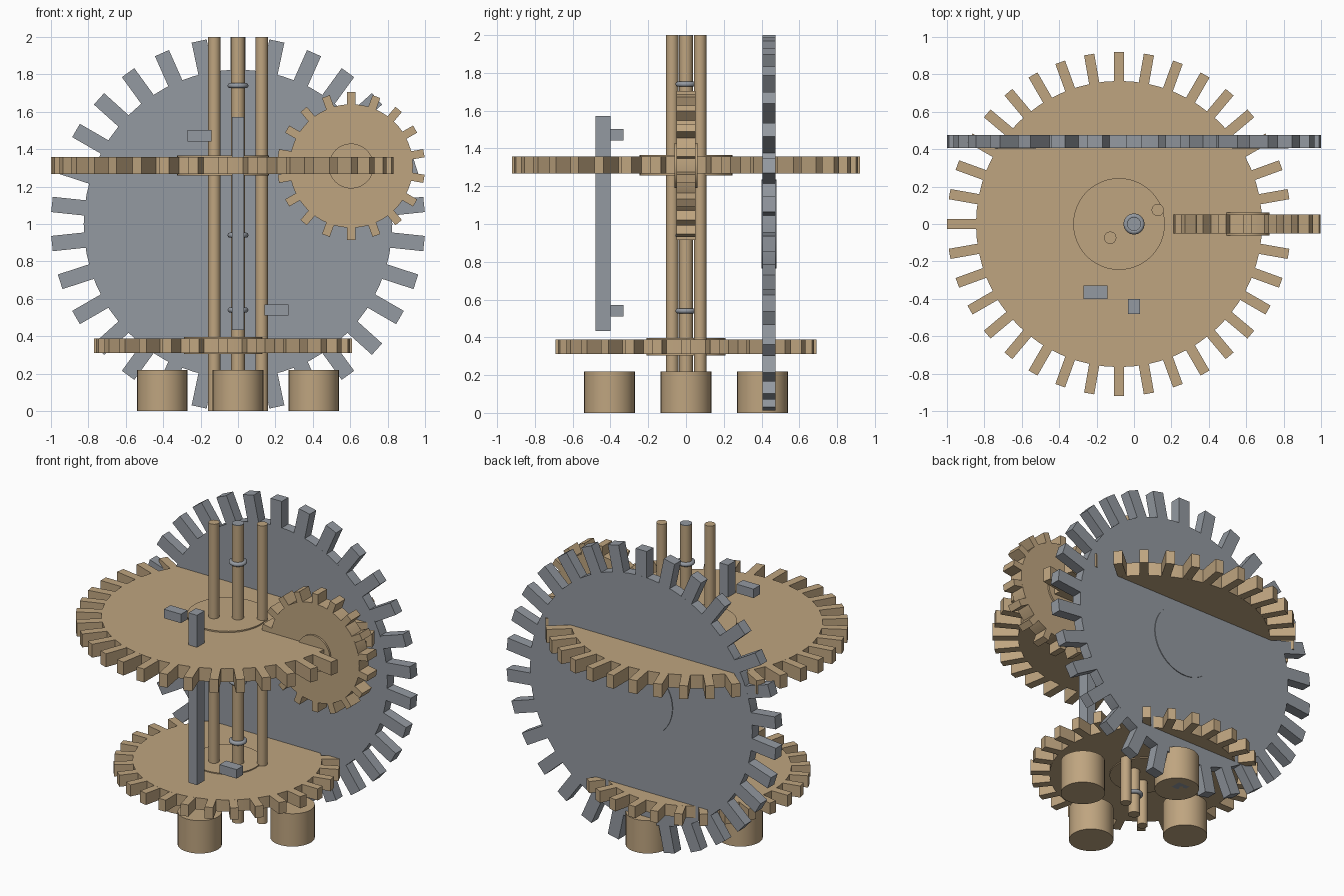
import bpy, math
from mathutils import Matrix, Vector
import bmesh

if "Cube" in bpy.data.objects:
    bpy.data.objects.remove(bpy.data.objects["Cube"])


def material(name, rgb):
    m = bpy.data.materials.new(name)
    m.diffuse_color = (*rgb, 1)
    m.use_nodes = True
    m.node_tree.nodes["Principled BSDF"].inputs["Base Color"].default_value = m.diffuse_color
    return m


TAN = material("warm_tan", (0.52, 0.375, 0.215))
GREY = material("steel_grey", (0.295, 0.32, 0.355))


def finish(bm, name, mat, smooth=True):
    mesh = bpy.data.meshes.new(name)
    bm.to_mesh(mesh)
    bm.free()
    mesh.materials.append(mat)
    ob = bpy.data.objects.new(name, mesh)
    bpy.context.collection.objects.link(ob)
    if smooth:
        bpy.ops.object.select_all(action='DESELECT')
        ob.select_set(True)
        bpy.context.view_layer.objects.active = ob
        bpy.ops.object.shade_smooth_by_angle(angle=math.radians(35))
    return ob


def add_cylinder(bm, r, depth, sides=48):
    bmesh.ops.create_cone(bm, cap_ends=True, segments=sides, radius1=r, radius2=r, depth=depth)


def cylinder(name, mat, x, y, z0, z1, r, sides=32):
    bm = bmesh.new()
    add_cylinder(bm, r, z1 - z0, sides)
    bmesh.ops.translate(bm, verts=bm.verts, vec=(x, y, (z0 + z1) / 2))
    return finish(bm, name, mat)


def box(name, mat, lo, hi):
    lo, hi = Vector(lo), Vector(hi)
    bm = bmesh.new()
    bmesh.ops.create_cube(bm, size=1, matrix=Matrix.Translation((lo + hi) / 2) @ Matrix.Diagonal((*(hi - lo), 1)))
    return finish(bm, name, mat, False)


def gear(name, mat, centre, teeth, body_r, outer_r, width, thick, hub_r, hub_thick, phase=0, upright=False):
    """Disc with box teeth and a slightly raised hub; upright gears face the front."""
    bm = bmesh.new()
    add_cylinder(bm, body_r, thick, 64)
    add_cylinder(bm, hub_r, hub_thick)
    inner = body_r - 0.03
    for i in range(teeth):
        turn = Matrix.Rotation(phase + math.tau * i / teeth, 4, 'Z')
        place = Matrix.Translation(((inner + outer_r) / 2, 0, 0))
        size = Matrix.Diagonal((outer_r - inner, width, thick * 0.998, 1))
        bmesh.ops.create_cube(bm, size=1, matrix=turn @ place @ size)
    pose = Matrix.Translation(centre)
    if upright:
        pose = pose @ Matrix.Rotation(math.pi / 2, 4, 'X')
    bmesh.ops.transform(bm, matrix=pose, verts=bm.verts)
    return finish(bm, name, mat)


# Gears
gear("great_wheel", GREY, (0, 0.44, 1.0), 30, 0.825, 1.0, 0.082, 0.07, 0.235, 0.08, math.pi / 30, True)
gear("upper_wheel", TAN, (-0.08, 0, 1.312), 36, 0.765, 0.92, 0.055, 0.09, 0.245, 0.108)
gear("lower_wheel", TAN, (-0.08, 0, 0.35), 28, 0.575, 0.69, 0.052, 0.078, 0.21, 0.092)
gear("small_wheel", TAN, (0.605, 0, 1.31), 18, 0.33, 0.395, 0.044, 0.1, 0.12, 0.124, math.pi / 18, True)

# Upright rods
cylinder("left_rod", TAN, -0.127, -0.073, 0, 2, 0.033, 16)
cylinder("right_rod", TAN, 0.127, 0.075, 0, 2, 0.033, 16)
cylinder("centre_rod", TAN, 0, 0, 0, 1.996, 0.037, 16)
cylinder("centre_rod_cap", GREY, 0, 0, 1.996, 2, 0.037, 16)

# Rings on the centre rod
for i in range(5):
    bpy.ops.mesh.primitive_torus_add(major_radius=0.042, minor_radius=0.014, major_segments=32,
                                     minor_segments=10, location=(0, 0, 0.14 + 0.4 * i))
    ring = bpy.context.object
    ring.name = "rod_ring"
    ring.data.materials.append(GREY)
    bpy.ops.object.shade_smooth()

# Feet
for x, y in ((0.405, 0), (-0.405, 0), (0, 0.405), (0, -0.405)):
    cylinder("foot", TAN, x, y, 0, 0.22, 0.135)

# Verge bar with two pallets
box("verge_bar", GREY, (-0.032, -0.48, 0.433), (0.032, -0.40, 1.572))
box("upper_pallet", GREY, (-0.27, -0.40, 1.442), (-0.143, -0.33, 1.502))
box("lower_pallet", GREY, (0.143, -0.40, 0.51), (0.27, -0.33, 0.57))
